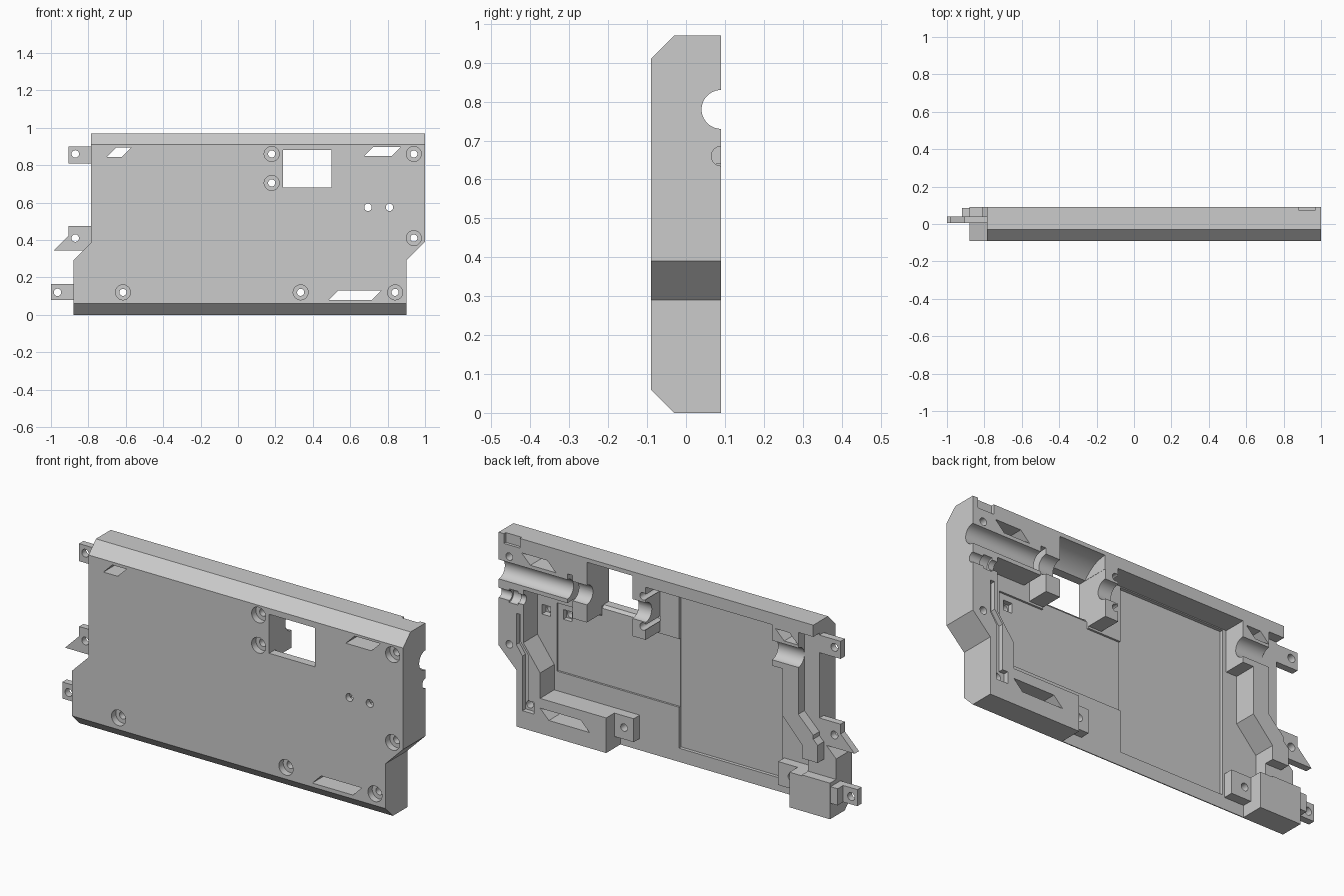
import bpy, bmesh, math

cube = bpy.data.objects.get("Cube")
if cube:
    bpy.data.objects.remove(cube, do_unlink=True)

grey = bpy.data.materials.new("plain_grey")
grey.use_nodes = True
grey.diffuse_color = (0.6, 0.6, 0.6, 1)
grey.node_tree.nodes["Principled BSDF"].inputs["Base Color"].default_value = (0.6, 0.6, 0.6, 1)

BACK, FRONT, OUT = 0.09, -0.09, 0.15


def prism(name, pts, lo, hi, axis="y"):
    """Extrude an x-z outline along y, or a y-z outline along x."""
    bm = bmesh.new()
    place = (lambda p, t: (p[0], t, p[1])) if axis == "y" else (lambda p, t: (t, p[0], p[1]))
    a = [bm.verts.new(place(p, lo)) for p in pts]
    b = [bm.verts.new(place(p, hi)) for p in pts]
    bm.faces.new(a)
    bm.faces.new(b[::-1])
    for i in range(len(pts)):
        j = (i + 1) % len(pts)
        bm.faces.new((a[j], a[i], b[i], b[j]))
    bmesh.ops.recalc_face_normals(bm, faces=bm.faces)
    mesh = bpy.data.meshes.new(name)
    bm.to_mesh(mesh)
    bm.free()
    mesh.materials.append(grey)
    ob = bpy.data.objects.new(name, mesh)
    bpy.context.collection.objects.link(ob)
    return ob


def rect(x0, x1, z0, z1):
    return [(x0, z0), (x1, z0), (x1, z1), (x0, z1)]


def circle(u, v, r, n=32):
    return [(u + r * math.cos(math.tau * (i + 0.5) / n),
             v + r * math.sin(math.tau * (i + 0.5) / n)) for i in range(n)]


def cut(target, pts, lo, hi, axis="y"):
    """Subtract a prism from the target part."""
    tool = prism("cutter", pts, lo, hi, axis)
    tool.hide_render = True
    mod = target.modifiers.new("cut", "BOOLEAN")
    mod.operation, mod.solver, mod.object = "DIFFERENCE", "EXACT", tool
    bpy.context.view_layer.objects.active = target
    bpy.ops.object.modifier_apply(modifier=mod.name)
    bpy.data.objects.remove(tool, do_unlink=True)


# Solid shell outline with stepped ends
shell = prism("shell", [(-.88, 0), (.90, 0), (.90, .29), (1, .39), (1, .97),
                        (-.785, .97), (-.785, .385), (-.88, .29)], FRONT, BACK)

# Chamfers along the front top and bottom edges
cut(shell, [(-.09, .91), (-.03, .97), (-.03, 1.1), (-.2, 1.1), (-.2, .91)], -2, 2, "x")
cut(shell, [(-.09, .06), (-.03, 0), (-.03, -.1), (-.2, -.1), (-.2, .06)], -2, 2, "x")

# Main cavity, bounded by the raised walls, blocks and posts
cut(shell, [(-.55, .91), (.166, .91), (.166, .64), (.60, .64), (.60, .71), (.86, .71),
            (.86, .44), (.765, .31), (.765, .18), (.28, .18), (.28, .06), (.39, .06),
            (.39, -.05), (-.65, -.05), (-.65, .06), (-.54, .06), (-.54, .18), (-.72, .18),
            (-.72, .34), (-.61, .46), (-.61, .70), (-.55, .70)], -.025, OUT)

# Lower ledge beside the rib on the right end
cut(shell, [(-.70, .91), (-.70, .49), (-.81, .38), (-.81, .27), (-.72, .27), (-.72, .185),
            (-1.2, .185), (-1.2, .91)], .04, OUT)

# Post tops, floor recesses, window pocket and notches: x0, x1, z0, z1, depth
for x0, x1, z0, z1, depth in [
        (.27, .39, .05, .19, .024), (-.65, -.53, .05, .19, .024),
        (-.53, .057, .07, .905, -.042), (.057, .75, .28, .63, -.035),
        (.24, .50, .60, .80, -.035), (.58, .61, .62, .86, -.025),
        (.88, .97, .92, 1.1, .075)]:
    cut(shell, rect(x0, x1, z0, z1), depth, OUT)

# Angled channel in the left wall
cut(shell, [(.90, .58), (.90, .42), (.865, .37), (.865, .09), (.80, .09), (.80, .15),
            (.83, .15), (.83, .38), (.875, .44), (.875, .58)], .065, OUT)

# Lengthwise round grooves: centre z, radius, x range
for z, r, x0, x1 in [(.78, .05, .60, 1.2), (.78, .05, .45, .59), (.78, .05, .1, .3),
                     (.78, .05, -.9, -.4), (.66, .025, .85, 1.2), (.66, .035, .89, .94),
                     (.78, .17, .241, .499)]:
    cut(shell, circle(BACK, z, r), x0, x1, "x")

# Window and slanted slots
cut(shell, rect(.24, .50, .68, .88), -1, 1)
for x, w, z, h in [(-.70, .08, .845, .05), (.675, .145, .848, .05), (.485, .23, .08, .05)]:
    cut(shell, [(x, z), (x + w, z), (x + w + h, z + h), (x + h, z + h)], -1, 1)

# Countersunk screw holes
for x, z in [(.18, .86), (.18, .705), (.94, .86), (.94, .41),
             (.84, .12), (.335, .12), (-.615, .12)]:
    cut(shell, circle(x, z, .04), -.2, -.055)
    cut(shell, circle(x, z, .019), -1, 1)

# Small button holes with square seats
for x in (.695, .81):
    cut(shell, circle(x, .575, .02), -1, 1)
    cut(shell, rect(x - .025, x + .025, .55, .60), -.06, OUT)

# Side mounting tabs
tabs = [("upper_tab", rect(-.905, -.75, .81, .90), (-.87, .86)),
        ("middle_tab", [(-.985, .345), (-.80, .345), (-.75, .40), (-.75, .475),
                        (-.905, .475), (-.905, .425)], (-.87, .41)),
        ("lower_tab", rect(-1, -.86, .08, .165), (-.965, .12))]
for name, outline, (x, z) in tabs:
    tab = prism(name, outline, .005, .04)
    cut(tab, circle(x, z, .02), -1, 1)

# Locating lug behind the lower tab
prism("lower_lug", rect(-.92, -.86, .08, .165), .035, .085)

# Crisp edges with smooth round surfaces
for ob in bpy.context.scene.objects:
    if ob.type == "MESH" and ob.data.materials and ob.data.materials[0] == grey:
        bpy.ops.object.select_all(action="DESELECT")
        ob.select_set(True)
        bpy.context.view_layer.objects.active = ob
        bpy.ops.object.shade_smooth_by_angle(angle=math.radians(25))
